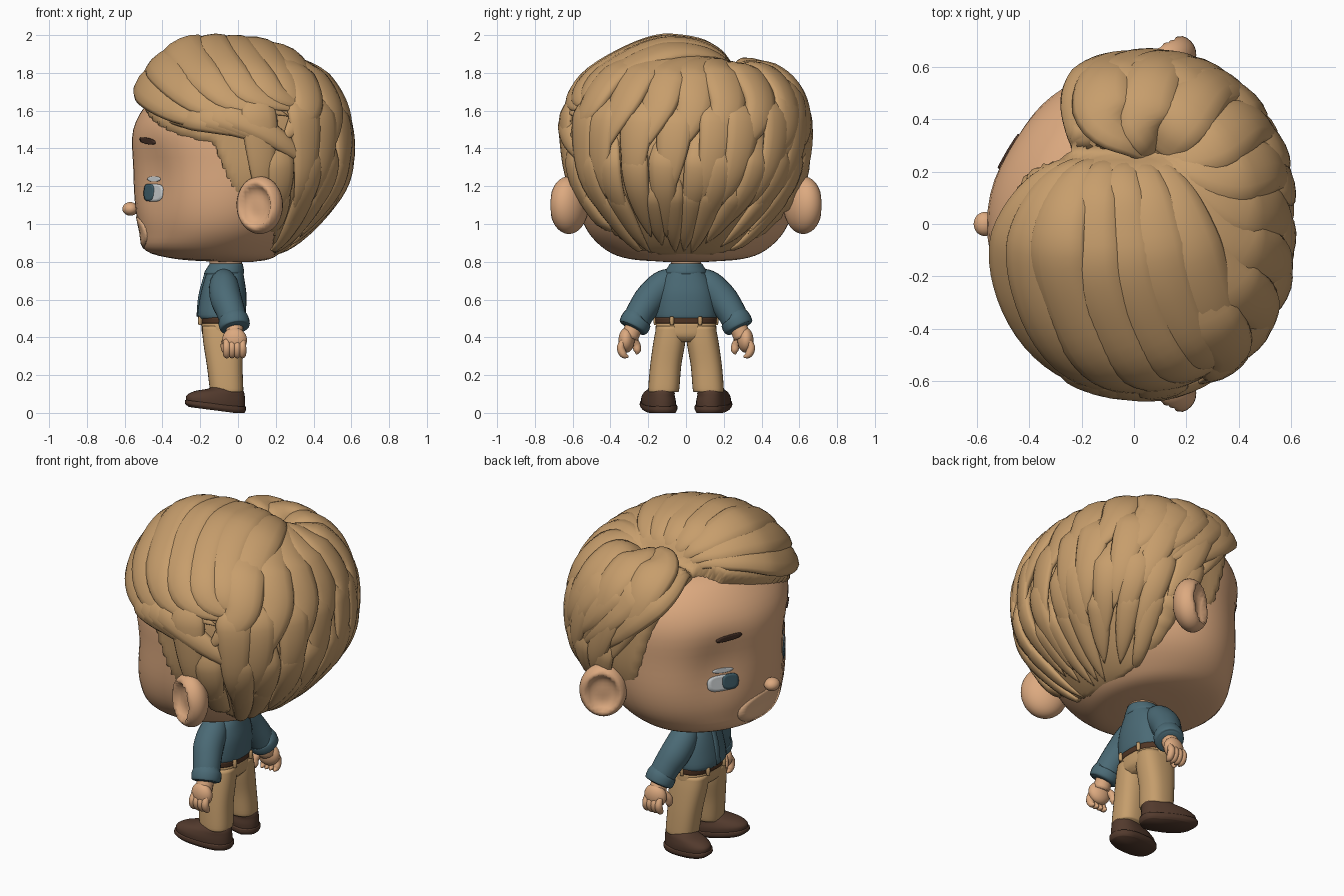
import bpy, bmesh, math, random
from mathutils import Vector
from mathutils.bvhtree import BVHTree

random.seed(4)
if "Cube" in bpy.data.objects:
    bpy.data.objects.remove(bpy.data.objects["Cube"])


def material(name, *rgb):
    m = bpy.data.materials.new(name)
    m.use_nodes = True
    m.diffuse_color = (*rgb, 1)
    bsdf = m.node_tree.nodes["Principled BSDF"]
    bsdf.inputs["Base Color"].default_value = (*rgb, 1)
    bsdf.inputs["Roughness"].default_value = 0.8
    return m


SKIN = material("skin", .72, .40, .215)
LIP = material("light skin", .77, .45, .25)
HAIR = material("sandy hair", .57, .34, .15)
SHIRT = material("blue shirt", .07, .145, .18)
TAN = material("tan trousers", .56, .34, .15)
BELT = material("brown belt", .08, .036, .018)
SHOE = material("dark brown shoe", .085, .042, .026)
WHITE = material("eye white", .62, .65, .66)
IRIS = material("blue grey iris", .05, .11, .14)
BROW = material("dark brow", .06, .03, .02)
CENTRE = Vector((0, 0, 1.3))


def smooth_path(rows, steps):
    """Catmull-Rom samples through rows of any length."""
    p = [Vector(r) for r in rows]
    p = [p[0] * 2 - p[1]] + p + [p[-1] * 2 - p[-2]]
    out = []
    for a, b, c, d in zip(p, p[1:], p[2:], p[3:]):
        for k in range(steps):
            t = k / steps
            out.append((b * 2 + (c - a) * t + (a * 2 - b * 5 + c * 4 - d) * t ** 2
                        + (b * 3 - a - c * 3 + d) * t ** 3) / 2)
    return out + [p[-2]]


def skin_rings(name, rings, mat):
    """Closed smooth surface through a stack of loops."""
    bm = bmesh.new()
    loops = [[bm.verts.new(v) for v in ring] for ring in rings]
    for a, b in zip(loops, loops[1:]):
        for i in range(len(a)):
            bm.faces.new((a[i - 1], a[i], b[i], b[i - 1]))
    bm.faces.new(loops[0])
    bm.faces.new(loops[-1])
    bmesh.ops.recalc_face_normals(bm, faces=bm.faces)
    me = bpy.data.meshes.new(name)
    bm.to_mesh(me)
    bm.free()
    me.shade_smooth()
    me.materials.append(mat)
    ob = bpy.data.objects.new(name, me)
    bpy.context.collection.objects.link(ob)
    return ob


def power(v, e):
    return math.copysign(abs(v) ** e, v)


def loft(name, rows, mat, n=32, steps=4, e=1.0, warp=None):
    """Rows are z, front x, back x, low y, high y."""
    rings = []
    for z, xf, xb, y0, y1 in smooth_path(rows, steps):
        ring = []
        for i in range(n):
            a = math.tau * i / n
            v = Vector(((xf + xb) / 2 + (xb - xf) / 2 * power(math.cos(a), e),
                        (y0 + y1) / 2 + (y1 - y0) / 2 * power(math.sin(a), e), z))
            ring.append(warp(v) if warp else v)
        rings.append(ring)
    return skin_rings(name, rings, mat)


def sweep(name, path, normals, widths, heights, mat, n=10):
    rings = []
    for i, p in enumerate(path):
        t = path[min(i + 1, len(path) - 1)] - path[max(i - 1, 0)]
        side = normals[i].cross(t).normalized()
        up = t.cross(side).normalized()
        rings.append([p + side * widths[i] * math.cos(a) + up * heights[i] * math.sin(a)
                      for a in (math.tau * k / n for k in range(n))])
    return skin_rings(name, rings, mat)


def tube(name, rows, mat, n=14):
    """Rows are x, y, z, radius."""
    rows = smooth_path(rows, 5)
    radii = [max(r[3], .002) for r in rows]
    return sweep(name, [Vector(r[:3]) for r in rows], [Vector((1, 0, .05))] * len(rows),
                 radii, radii, mat, n)


def blob(name, loc, scale, mat, turn=0, dent=0):
    bpy.ops.mesh.primitive_uv_sphere_add(segments=32, ring_count=20, location=loc)
    ob = bpy.context.object
    ob.name = name
    for v in ob.data.vertices:          # optional dish pressed into the -y side
        if v.co.y < 0:
            r = math.hypot(v.co.x, v.co.z)
            v.co.y += dent * max(0, 1 - (r / .75) ** 4)
    ob.scale = scale
    ob.rotation_euler.z = turn
    ob.data.materials.append(mat)
    ob.data.shade_smooth()
    return ob


def face_warp(v):
    """Shallow eye hollows beside the nose bridge."""
    if v.x < 0:
        v.x += .05 * math.exp(-((abs(v.y) - .33) / .14) ** 2 - ((v.z - 1.25) / .22) ** 2)
    return v


# Head
head = loft("head", [(.8, -.12, .08, -.12, .12), (.815, -.33, .17, -.3, .3),
                     (.86, -.49, .24, -.42, .42), (.96, -.52, .34, -.52, .52),
                     (1.1, -.545, .43, -.57, .57), (1.3, -.555, .51, -.585, .585),
                     (1.5, -.555, .52, -.58, .58), (1.65, -.47, .45, -.5, .5),
                     (1.74, -.34, .3, -.34, .34), (1.78, -.05, .05, -.05, .05)], SKIN, 64, warp=face_warp)
tree = BVHTree.FromPolygons([v.co for v in head.data.vertices],
                            [p.vertices for p in head.data.polygons])


def plate(name, y, z, w, h, mat, lift, e=1.0, tilt=0):
    """Thin plate laid on the face."""
    rings = []
    for r in (.02, .35, .7, 1, 1.001):
        ring = []
        for k in range(28):
            a = math.tau * k / 28
            u, v = r * w * power(math.cos(a), e), r * h * power(math.sin(a), e)
            hit, normal, _, _ = tree.ray_cast(Vector((-2, y + u, z + v + tilt * u)), Vector((1, 0, 0)))
            ring.append(hit + normal * (lift if r <= 1 else -.002))
        rings.append(ring)
    return skin_rings(name, rings, mat)


# Face details and ears
blob("nose", (-.57, 0, 1.08), (.042, .046, .036), SKIN)
plate("muzzle", 0, .955, .2, .085, LIP, .004, .9)
for s, side in ((1, "left"), (-1, "right")):
    plate(side + "_eye_white", s * .29, 1.165, .075, .046, WHITE, .004, .65)
    plate(side + "_iris", s * .25, 1.167, .04, .046, IRIS, .006, .75)
    plate(side + "_upper_lid", s * .285, 1.238, .05, .014, WHITE, .004)
    plate(side + "_brow", s * .275, 1.44, .065, .016, BROW, .008, .8, s * -.12)
    ear = blob(side + "_ear", (.115, s * .62, 1.1), (.13, .095, .153), SKIN, s * .5, .8)
    ear.scale.y *= -s


# Hair mass: sinks into the skull wherever skin shows
def hair_amount(p):
    x, y, z = p
    if y > .28:
        upper = x + .28 - (1.74 - z) * .28
    else:
        upper = max(z - 1.64 - .42 * y, x + .2 - (1.48 - z) * .4)
    return min(upper, x - .14 + max(0, z - 1.09) * 4)


def hair_warp(p):
    if p.z > 1.5 and p.x > -.4:         # parting groove
        fade = min(1, (p.z - 1.5) * 5) * max(0, min(1, 1.4 - p.x * 5))
        p.z -= .07 * math.exp(-((p.y - .28) / .045) ** 2) * fade
    if p.x > 0:                         # fuller back corners
        bulge = 1 + .4 * p.x * abs(p.y)
        p.x *= bulge
        p.y *= bulge
    f = max(0, min(1, hair_amount(p) / .05))
    return CENTRE + (p - CENTRE) * (.8 + .2 * f)


HAIR_ROWS = [(.8, -.1, .1, -.2, .2), (.86, -.3, .25, -.37, .37), (1, -.5, .4, -.5, .5),
             (1.2, -.55, .535, -.585, .585), (1.4, -.56, .565, -.61, .61),
             (1.6, -.525, .525, -.605, .595), (1.75, -.465, .43, -.53, .51),
             (1.86, -.38, .29, -.36, .29), (1.93, -.29, .12, -.18, .13), (1.945, -.15, -.1, -.01, .02)]
hair = loft("hair_mass", HAIR_ROWS, HAIR, 128, 8, warp=hair_warp)
hair_tree = BVHTree.FromPolygons([v.co for v in hair.data.vertices],
                                 [p.vertices for p in hair.data.polygons])


def lock(name, points, width, height, lift=.015):
    """Pointed lock whose root is sunk into the hair mass."""
    path, normals, widths, heights = [], [], [], []
    samples = smooth_path(points, 9)
    for i, p in enumerate(samples):
        u = i / (len(samples) - 1)
        d = (p - CENTRE).normalized()
        hit = hair_tree.ray_cast(CENTRE, d)[0]
        path.append(hit + d * (lift - .05 * max(0, 1 - 2.5 * u)))
        normals.append(d)
        grow = min(1, .4 + 1.5 * u) * max(.02, 1 - u ** 3.5)
        widths.append(width * grow)
        heights.append(height * grow)
    sweep(name, path, normals, widths, heights, HAIR, 12)


def polar(az, el):
    az, el = math.radians(az), math.radians(el)
    return CENTRE + Vector((math.cos(az) * math.cos(el), math.sin(az) * math.cos(el), math.sin(el))) * .6


# Back and side locks in overlapping tiers
for tier, (top, tip, count, reach, width) in enumerate(((5, -58, 11, 68, .07), (25, -40, 11, 74, .085),
                                                        (45, -18, 10, 80, .105))):
    for i in range(count):
        az = reach * (2 * i / (count - 1) - 1) + random.uniform(-4, 4)
        drop = random.uniform(-7, 7)
        lock(f"back_lock_{tier}_{i}", [polar(az * 1.08 + 5, top), polar(az + 3, (top + tip) / 2 + 4),
                                       polar(az * .9 - 3, tip + drop)], width, .035, .002 + .009 * tier)

# Long locks fanning out from the crown
for i in range(9):
    az = -62 + 19 * i
    lock(f"crown_lock_{i}", [(.1, .24 + .01 * i, 1.85), polar(az + 14, 52), polar(az + 8, 28),
                             polar(az - 7, 4 + random.uniform(-10, 10))], .125, .05, .02)

# Swept fringe from the parting across to the right
for i in range(7):
    t = i / 6
    lock(f"fringe_lock_{i}", [(-.24 + .32 * t, .24, 1.84), (-.4 + .54 * t, .08, 1.84),
                              (-.46 + .68 * t, -.2, 1.73 + .1 * math.sin(3 * t)),
                              (-.25 + .58 * t, -.52 + .1 * t, 1.58 + .1 * t),
                              (.14 + .3 * t, -.58 + .18 * t, 1.5 + .12 * t)], .125, .05)
for i in range(4):
    t = i / 3
    lock(f"temple_lock_{i}", [(-.4 + .15 * t, -.42 - .1 * t, 1.59), (-.15 + .18 * t, -.56, 1.54 - .02 * t),
                              (.22 + .2 * t, -.54, 1.42 - .12 * t)], .085, .045)

# Left locks swept back from the parting
for i in range(5):
    t = i / 4
    lock(f"left_lock_{i}", [(-.2 + .27 * t, .3, 1.78), (-.16 + .38 * t, .46, 1.67),
                            (.0 + .38 * t, .58 - .06 * t, 1.5), (.2 + .32 * t, .58 - .22 * t, 1.3)], .12, .045)

# Shirt, neck and belt
loft("neck", [(.74, -.15, .02, -.08, .08), (.84, -.15, .02, -.08, .08)], SKIN)
loft("shirt_body", [(.492, -.2, .03, -.155, .155), (.52, -.215, .04, -.165, .165),
                    (.62, -.2, .045, -.155, .155), (.7, -.18, .035, -.13, .13),
                    (.76, -.16, .025, -.09, .09)], SHIRT, e=.85)
loft("collar", [(.735, -.18, .03, -.11, .11), (.75, -.175, .032, -.11, .11),
                (.79, -.15, .025, -.085, .085)], SHIRT)
loft("belt", [(.474, -.2, .033, -.162, .162), (.505, -.205, .036, -.164, .164)], BELT, e=.85)
loft("shirt_placket", [(.51, -.22, -.2, -.018, .018), (.62, -.21, -.18, -.018, .018),
                       (.74, -.178, -.15, -.015, .015)], SHIRT, 12, e=.4)

# Trousers
loft("trouser_seat", [(.375, -.15, 0, -.1, .1), (.41, -.187, .027, -.158, .158),
                      (.48, -.196, .03, -.159, .159)], TAN, e=.85)


def mirrored(rows, s):
    return [(z, xf, xb, s * y0, s * y1) for z, xf, xb, y0, y1 in rows]


for s, side in ((1, "left"), (-1, "right")):
    def shoe_warp(v):
        out = max(0, -v.x - .02)
        return v + Vector((0, s * out * .2, out * .13))

    # Legs and shoes
    loft(side + "_trouser_leg", mirrored([(.11, -.145, .025, .042, .197), (.13, -.15, .028, .035, .2),
                                          (.25, -.165, .024, .025, .19), (.38, -.185, .028, .003, .172),
                                          (.46, -.19, .026, .003, .156)], s), TAN, e=.8)
    loft(side + "_sole", mirrored([(0, -.26, .035, .045, .205), (.015, -.28, .042, .036, .215),
                                   (.035, -.28, .042, .036, .215)], s), SHOE, e=.8, warp=shoe_warp)
    loft(side + "_shoe", mirrored([(.03, -.275, .038, .042, .21), (.06, -.272, .038, .042, .21),
                                   (.088, -.23, .036, .05, .204), (.11, -.16, .032, .055, .195),
                                   (.135, -.12, .02, .07, .175)], s), SHOE, e=.9, warp=shoe_warp)
    for x in (-.2, -.085, .032):        # belt loops
        y = .16 if x == -.085 else .075
        tube(f"{side}_belt_loop_{x}", [(x, s * y, .465, .01), (x, s * y, .49, .012), (x, s * y, .51, .01)], TAN, 8)
    # Arm, rolled cuff and hand
    tube(side + "_sleeve", [(-.07, s * .05, .735, .04), (-.075, s * .115, .685, .075),
                            (-.065, s * .185, .61, .083), (-.04, s * .235, .54, .077),
                            (-.02, s * .27, .475, .072)], SHIRT, 20)
    tube(side + "_cuff", [(-.026, s * .255, .5, .06), (-.024, s * .26, .495, .08),
                          (-.017, s * .278, .455, .08), (-.015, s * .283, .445, .06)], SHIRT, 20)
    tube(side + "_wrist", [(-.02, s * .265, .48, .045), (-.018, s * .3, .4, .048)], SKIN)
    blob(side + "_palm", (-.018, s * .315, .385), (.066, .042, .066), SKIN, s * .1)
    for k in range(4):
        x = -.06 + .028 * k
        tube(f"{side}_finger_{k}", [(x, s * .33, .385, .016), (x, s * .345, .345, .021),
                                    (x, s * .33, .308, .019), (x, s * .305, .296, .005)], SKIN, 10)
    tube(side + "_thumb", [(-.05, s * .29, .405, .02), (-.07, s * .265, .365, .022),
                           (-.068, s * .258, .33, .019), (-.066, s * .262, .31, .004)], SKIN, 10)
